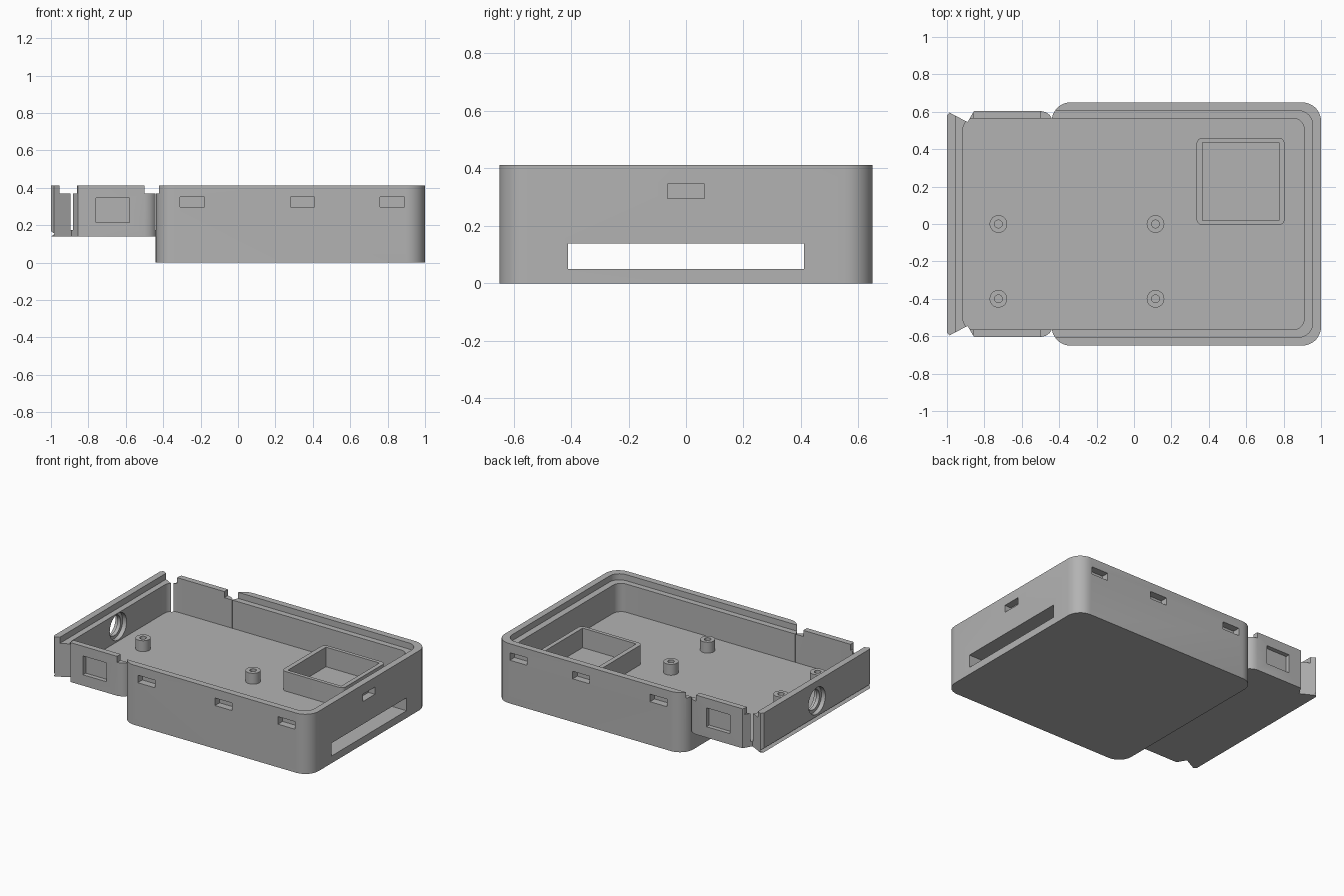
import bpy, bmesh, math
from mathutils import Matrix

cube = bpy.data.objects.get("Cube")
if cube:
    bpy.data.objects.remove(cube, do_unlink=True)

grey = bpy.data.materials.new("matte grey")
grey.use_nodes = True
grey.diffuse_color = (0.45, 0.45, 0.45, 1)
grey.node_tree.nodes["Principled BSDF"].inputs["Base Color"].default_value = (0.45, 0.45, 0.45, 1)


def finish(name, bm):
    bmesh.ops.recalc_face_normals(bm, faces=bm.faces)
    mesh = bpy.data.meshes.new(name)
    bm.to_mesh(mesh)
    bm.free()
    mesh.materials.append(grey)
    ob = bpy.data.objects.new(name, mesh)
    bpy.context.collection.objects.link(ob)
    return ob


def prism(name, outline, z0, z1):
    bm = bmesh.new()
    face = bm.faces.new([bm.verts.new((x, y, z0)) for x, y in outline])
    top = bmesh.ops.extrude_face_region(bm, geom=[face])["geom"]
    bmesh.ops.translate(bm, vec=(0, 0, z1 - z0),
                        verts=[g for g in top if isinstance(g, bmesh.types.BMVert)])
    return finish(name, bm)


def rounded(x0, x1, y0, y1, r, steps=8):
    pts = []
    for cx, cy, a in ((x1 - r, y1 - r, 0), (x0 + r, y1 - r, 90),
                      (x0 + r, y0 + r, 180), (x1 - r, y0 + r, 270)):
        for i in range(steps + 1):
            t = math.radians(a + 90 * i / steps)
            pts.append((cx + r * math.cos(t), cy + r * math.sin(t)))
    return pts


def box(name, x0, x1, y0, y1, z0, z1):
    return prism(name, [(x0, y0), (x1, y0), (x1, y1), (x0, y1)], z0, z1)


def cylinder(name, r, depth, loc, axis="Z"):
    bm = bmesh.new()
    turn = Matrix.Rotation(math.pi / 2, 4, "Y") if axis == "X" else Matrix()
    bmesh.ops.create_cone(bm, cap_ends=True, segments=32, radius1=r, radius2=r,
                          depth=depth, matrix=Matrix.Translation(loc) @ turn)
    return finish(name, bm)


def combine(target, tool, operation="DIFFERENCE"):
    mod = target.modifiers.new(operation.title(), "BOOLEAN")
    mod.operation, mod.solver, mod.object = operation, "EXACT", tool
    bpy.ops.object.select_all(action="DESELECT")
    bpy.context.view_layer.objects.active = target
    target.select_set(True)
    bpy.ops.object.modifier_apply(modifier=mod.name)
    bpy.data.objects.remove(tool, do_unlink=True)


def smooth(ob):
    bpy.ops.object.select_all(action="DESELECT")
    bpy.context.view_layer.objects.active = ob
    ob.select_set(True)
    bpy.ops.object.shade_smooth_by_angle(angle=math.radians(30))


# Deep main body joined to the shallow end with its flared end plate
FLOOR, LEDGE, TOP = 0.175, 0.37, 0.412
case = prism("case_tray", rounded(-0.44, 1, -0.65, 0.65, 0.1), 0, TOP)
half = [(-1, 0.58), (-0.985, 0.595), (-0.89, 0.545), (-0.855, 0.605), (-0.5, 0.605),
        (-0.47, 0.597), (-0.45, 0.582), (-0.44, 0.565), (-0.2, 0.56)]
outline = half + [(x, -y) for x, y in reversed(half)]
combine(case, prism("shallow_end", outline, 0.14, TOP), "UNION")

# Cavity and the stepped rim for the lid
combine(case, prism("cavity", rounded(-0.915, 0.91, -0.565, 0.565, 0.06), FLOOR, 0.6))
combine(case, prism("rim_step", rounded(-0.5, 0.955, -0.605, 0.605, 0.075)
                    [:9] + [(-0.5, 0.606), (-0.5, -0.606)]
                    + rounded(-0.5, 0.955, -0.605, 0.605, 0.075)[27:], LEDGE, 0.6))
combine(case, box("end_step", -0.955, -0.86, -0.63, 0.63, LEDGE, 0.6))

# Long tunnel under the floor
combine(case, box("tunnel", -0.6, 1.1, -0.41, 0.41, 0.05, 0.139))

# Blind latch slots and side windows on both long walls
for s in (-1, 1):
    for x in (-0.245, 0.345, 0.825):
        y0, y1 = sorted((s * 0.6, s * 0.7))
        combine(case, box("latch_slot", x - 0.065, x + 0.065, y0, y1, 0.298, 0.35))
    y0, y1 = sorted((s * 0.575, s * 0.7))
    combine(case, box("side_window", -0.76, -0.58, y0, y1, 0.215, 0.345))
combine(case, box("end_slot", 0.95, 1.1, -0.065, 0.065, 0.295, 0.345))

# Round socket hole, stepped on both faces of the end plate
combine(case, cylinder("socket_hole", 0.07, 0.4, (-0.95, 0, 0.275), "X"))
for x in (-1.02, -0.895):
    combine(case, cylinder("socket_recess", 0.092, 0.1, (x, 0, 0.275), "X"))

# V groove along the foot of the end plate
groove = prism("foot_groove", [(-0.98, -0.018), (-1.01, 0.004), (-1.01, -0.04)], -0.7, 0.7)
groove.data.transform(Matrix.Translation((0, 0, 0.172)) @ Matrix.Rotation(math.pi / 2, 4, "X"))
combine(case, groove)
smooth(case)

# Square well on the floor
well = prism("square_well", rounded(0.335, 0.805, -0.005, 0.46, 0.03), FLOOR - 0.01, 0.31)
combine(well, box("well_hollow", 0.367, 0.775, 0.02, 0.435, 0, 0.5))
smooth(well)

# Four hollow standoffs
for x in (-0.725, 0.115):
    for y in (-0.4, 0):
        post = cylinder("standoff", 0.047, 0.085, (x, y, FLOOR + 0.0325))
        combine(post, cylinder("screw_hole", 0.021, 0.08, (x, y, FLOOR + 0.06)))
        smooth(post)
